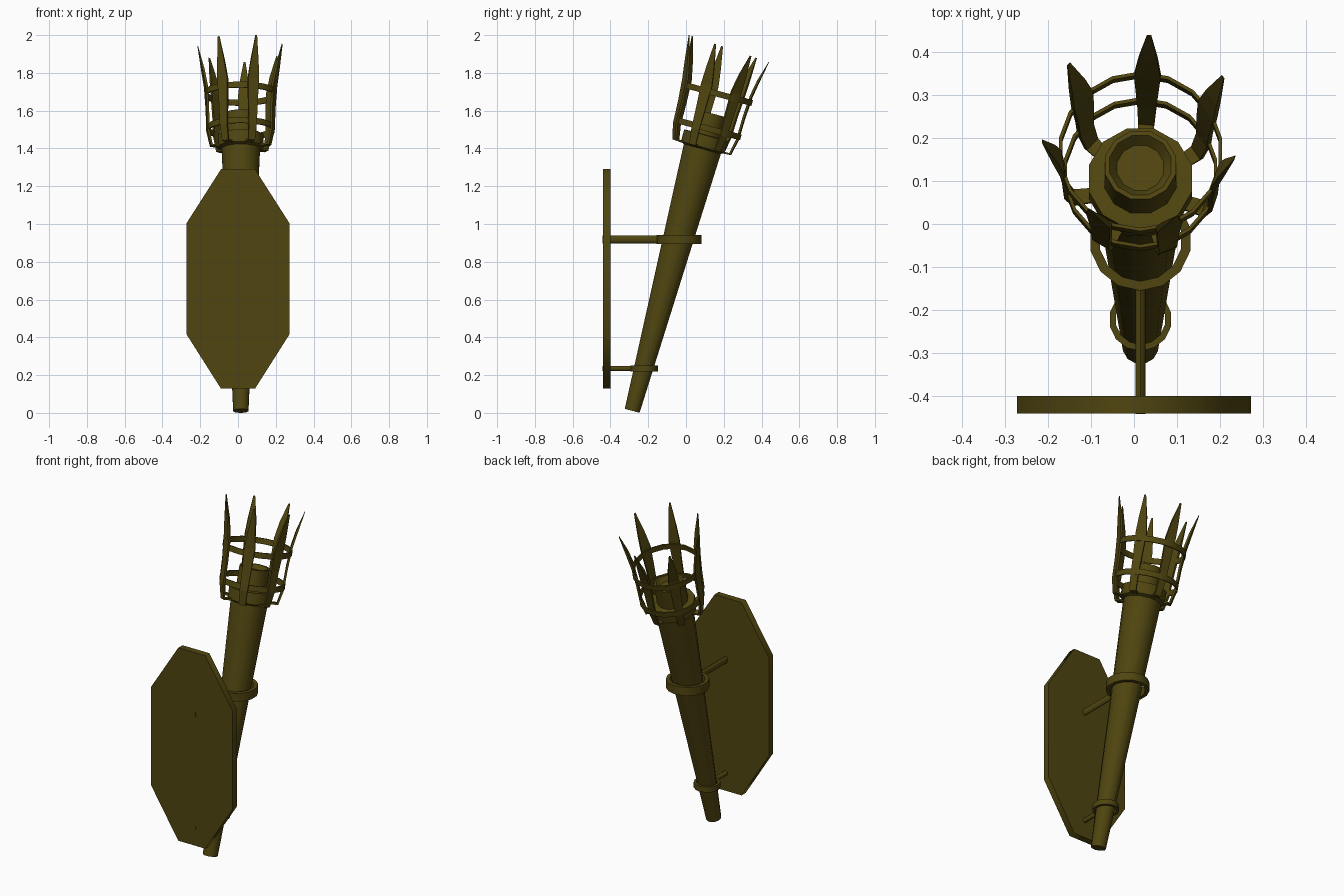
import bpy, bmesh, math
from mathutils import Matrix, Vector

if "Cube" in bpy.data.objects:
    bpy.data.objects.remove(bpy.data.objects["Cube"])

mat = bpy.data.materials.new("dark_bronze")
mat.diffuse_color = (0.08, 0.06, 0.005, 1)
mat.use_nodes = True
mat.node_tree.nodes["Principled BSDF"].inputs["Base Color"].default_value = mat.diffuse_color
CX = 0.015
TILT = Matrix.Translation((CX, -0.285, 0.011)) @ Matrix.Rotation(math.radians(-15), 4, 'X')
BASKET = TILT @ Matrix.Translation((0, -.008, 0))


def finish(name, bm, matrix=Matrix(), smooth=0):
    bmesh.ops.transform(bm, matrix=matrix, verts=bm.verts)
    bmesh.ops.recalc_face_normals(bm, faces=bm.faces)
    me = bpy.data.meshes.new(name)
    bm.to_mesh(me)
    bm.free()
    me.materials.append(mat)
    ob = bpy.data.objects.new(name, me)
    bpy.context.collection.objects.link(ob)
    if smooth:
        bpy.ops.object.select_all(action='DESELECT')
        ob.select_set(True)
        bpy.context.view_layer.objects.active = ob
        bpy.ops.object.shade_smooth_by_angle(angle=math.radians(smooth))
    return ob


def lathe(name, profile, sides, matrix, closed=False):
    """Revolve (radius, height) points; closed loops make rings, open ones get capped."""
    bm = bmesh.new()
    rows = [[bm.verts.new((r * math.cos(2 * math.pi * (i + .5) / sides),
                           r * math.sin(2 * math.pi * (i + .5) / sides), z))
             for i in range(sides)] for r, z in profile]
    pairs = list(zip(rows, rows[1:])) + ([(rows[-1], rows[0])] if closed else [])
    for a, b in pairs:
        for i in range(sides):
            j = (i + 1) % sides
            bm.faces.new((a[i], a[j], b[j], b[i]))
    if not closed:
        bm.faces.new(rows[0])
        bm.faces.new(rows[-1])
    return finish(name, bm, matrix, 40)


def band(name, r, z, thick, height, sides, matrix):
    h = height / 2
    return lathe(name, [(r - thick, z - h), (r, z - h), (r, z + h), (r - thick, z + h)],
                 sides, matrix, True)


def bridge(bm, rings):
    for a, b in zip(rings, rings[1:]):
        n = len(a)
        for i in range(n):
            bm.faces.new((a[i], a[(i + 1) % n], b[(i + 1) % n], b[i]))
    bm.faces.new(rings[0])
    bm.faces.new(rings[-1])


# wall plate: elongated octagon
bm = bmesh.new()
outline = [(-.09, .128), (.09, .128), (.272, .415), (.272, 1.005),
           (.09, 1.29), (-.09, 1.29), (-.272, 1.005), (-.272, .415)]
bridge(bm, [[bm.verts.new((x, y, z)) for x, z in outline] for y in (-.44, -.40)])
finish("wall_plate", bm, smooth=60)

# torch shaft, collar and hollow burner
lathe("torch_shaft", [(.042, 0), (.105, 1.435), (.124, 1.445), (.124, 1.51), (.087, 1.512),
                      (.085, 1.63), (.074, 1.63), (.056, 1.605)], 12, TILT)

# basket hoops
band("basket_lower_hoop", .181, 1.547, .008, .032, 18, TILT)
band("basket_upper_hoop", .192, 1.738, .008, .032, 18, TILT)

# seven pointed prongs: (radius, height, half width)
prong = [(.10, 1.445, .016), (.158, 1.447, .019), (.176, 1.53, .022),
         (.179, 1.65, .026), (.187, 1.77, .031), (.203, 1.86, .022), (.230, 1.985, .005)]
for k in range(7):
    angle = math.radians(85) + k * 2 * math.pi / 7
    bm = bmesh.new()
    rings = []
    for i, (r, z, w) in enumerate(prong):
        a, b = prong[max(i - 1, 0)], prong[min(i + 1, len(prong) - 1)]
        d = Vector((b[0] - a[0], b[1] - a[1])).normalized()
        tip = i == len(prong) - 1
        o = Vector((d.y, -d.x)) * (.001 if tip else .006)
        if tip:
            z -= .015 * math.sin(angle)
        rings.append([bm.verts.new(p) for p in (
            (r + o.x, -w, z + o.y), (r + o.x, w, z + o.y),
            (r - o.x, w, z - o.y), (r - o.x, -w, z - o.y))])
    bridge(bm, rings)
    finish(f"basket_prong_{k + 1}", bm, BASKET @ Matrix.Rotation(angle, 4, 'Z'))

# holding rings and their rods: (name, ring centre y, z, ring radius, thickness, height, rod half height)
for nm, y, z, r, th, h, rh in [("upper", -.036, .918, .119, .022, .05, .021),
                               ("lower", -.222, .235, .073, .015, .032, .014)]:
    band(nm + "_holding_ring", r, 0, th, h, 14, Matrix.Translation((CX, y, z)))
    y0, y1 = -.442, y - r + th * .5
    bm = bmesh.new()
    bmesh.ops.create_cone(bm, cap_ends=True, segments=10, radius1=1, radius2=1, depth=1)
    m = (Matrix.Translation((CX, (y0 + y1) / 2, z)) @ Matrix.Diagonal((.0125, y1 - y0, rh, 1))
         @ Matrix.Rotation(math.pi / 2, 4, 'X'))
    finish(nm + "_support_rod", bm, m, 40)
